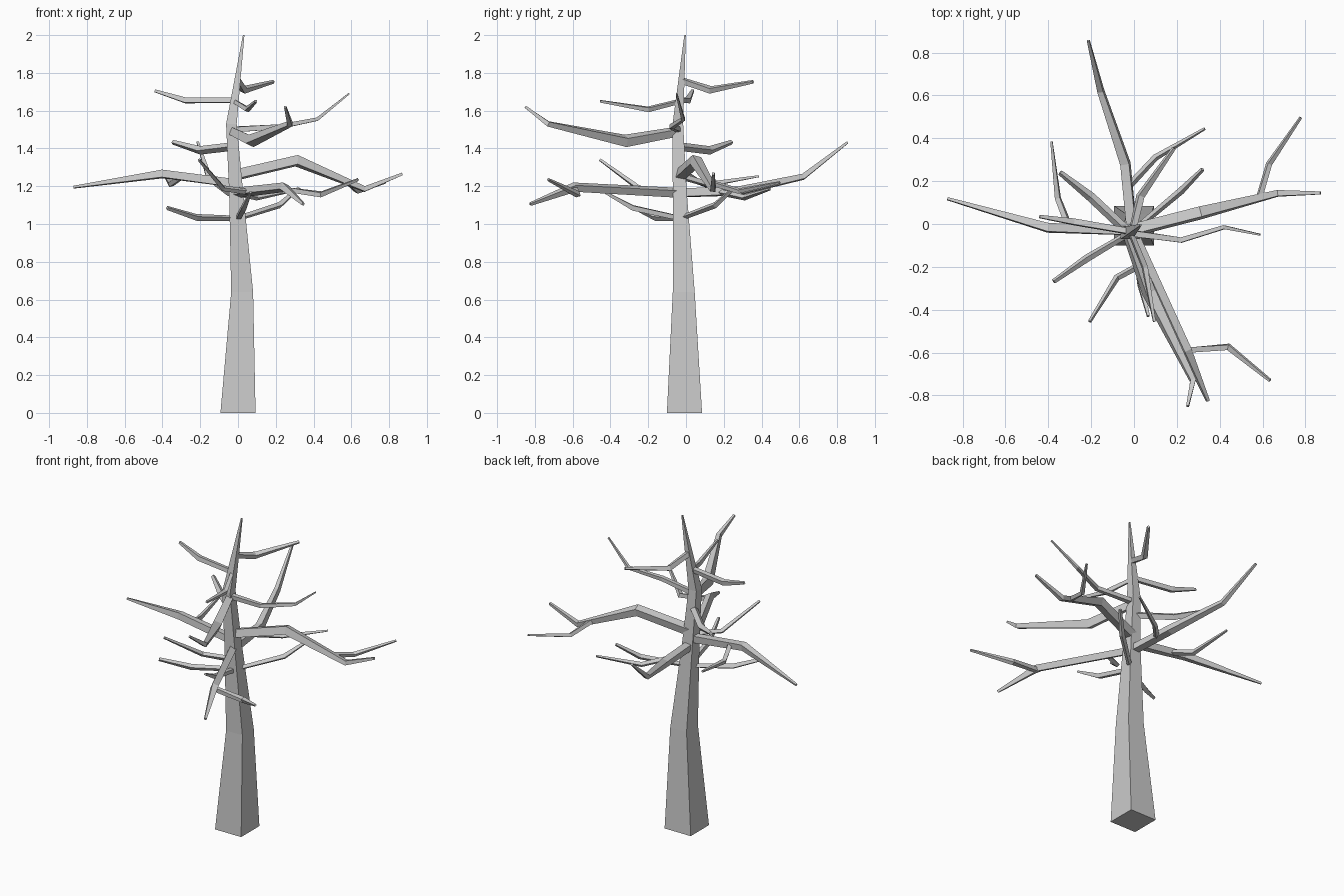
import bpy, bmesh
from mathutils import Vector

UP = Vector((0, 0, 1))


def limb(name, pts, flat=False):
    """Square tapered tube; each point is x, y, z, half width."""
    bm = bmesh.new()
    P = [Vector(p[:3]) for p in pts]
    rings = []
    for i, p in enumerate(pts):
        a, b = P[max(i - 1, 0)], P[min(i + 1, len(P) - 1)]
        if 0 < i < len(P) - 1:
            d = (P[i] - a).normalized() + (b - P[i]).normalized()
        else:
            d = b - a
        q = UP.rotation_difference(UP if flat else d.normalized())
        r = p[3]
        rings.append([bm.verts.new(P[i] + q @ Vector((sx * r, sy * r, 0)))
                      for sx, sy in ((-1, -1), (1, -1), (1, 1), (-1, 1))])
    for lo, hi in zip(rings, rings[1:]):
        for k in range(4):
            n = (k + 1) % 4
            bm.faces.new((lo[k], lo[n], hi[n], hi[k]))
    bm.faces.new(rings[0][::-1])
    bm.faces.new(rings[-1])
    bmesh.ops.recalc_face_normals(bm, faces=bm.faces[:])
    me = bpy.data.meshes.new(name)
    bm.to_mesh(me)
    bm.free()
    bpy.context.collection.objects.link(bpy.data.objects.new(name, me))


# Trunk
limb("trunk", [(0, -0.008, 0, .093), (.022, -.012, .64, .058),
               (-.01, -.033, 1.17, .037), (-.035, -.043, 1.53, .028),
               (.03, -.005, 2.0, .004)], flat=True)

# Main branches from the trunk
limb("branch_right", [(-.01, -.03, 1.26, .025), (.31, .052, 1.335, .025),
                      (.67, .143, 1.185, .014), (.87, .145, 1.265, .007)])
limb("branch_back", [(-.01, -.03, 1.165, .022), (-.04, .28, 1.175, .021),
                     (-.155, .62, 1.25, .014), (-.213, .855, 1.432, .006)])
limb("branch_left", [(-.01, -.03, 1.215, .022), (-.4, -.018, 1.265, .02),
                     (-.87, .118, 1.195, .006)])
limb("branch_front", [(-.01, -.035, 1.165, .02), (.245, -.59, 1.195, .019),
                      (.345, -.825, 1.105, .007)])
limb("branch_front_high", [(-.03, -.04, 1.49, .02), (.07, -.32, 1.44, .025),
                           (.275, -.73, 1.53, .013), (.25, -.85, 1.62, .006)])
limb("branch_right_high", [(-.03, -.04, 1.5, .014), (.22, -.075, 1.515, .012),
                           (.42, -.015, 1.555, .009), (.588, -.05, 1.69, .004)])

# Short branches: low ones, then ones near the top
limb("twig_low_back_right", [(.0, -.03, 1.03, .01), (.22, .155, 1.1, .012),
                             (.32, .255, 1.19, .007)])
limb("twig_low_left", [(0, -.03, 1.03, .01), (-.22, -.16, 1.035, .013),
                       (-.375, -.268, 1.085, .008)])
limb("twig_low_front", [(0, -.03, 1.03, .012), (.03, -.28, 1.085, .013),
                        (.067, -.43, 1.168, .006)])
limb("twig_mid_left", [(-.03, -.035, 1.41, .016), (-.2, .125, 1.39, .016),
                       (-.345, .24, 1.433, .009)])
limb("twig_high_left", [(-.02, -.035, 1.655, .013), (-.28, .01, 1.655, .014),
                        (-.44, .035, 1.705, .007)])
limb("twig_high_front", [(-.02, -.03, 1.65, .01), (.05, -.2, 1.607, .012),
                         (.095, -.455, 1.65, .006)])
limb("twig_high_back", [(-.005, -.025, 1.76, .014), (.03, .13, 1.71, .015),
                        (.187, .355, 1.753, .007)])

# Offshoots growing from the main branches
limb("offshoot_right", [(.585, .125, 1.22, .012), (.63, .28, 1.175, .011),
                        (.778, .497, 1.22, .005)])
limb("offshoot_back", [(-.03, .17, 1.17, .012), (.1, .31, 1.14, .011),
                       (.33, .445, 1.185, .005)])
limb("offshoot_left", [(-.3, -.02, 1.25, .013), (-.355, .12, 1.21, .012),
                       (-.385, .385, 1.253, .005)])
limb("offshoot_front", [(.235, -.59, 1.185, .013), (.44, -.573, 1.157, .013),
                        (.635, -.73, 1.235, .006)])
limb("offshoot_front_left", [(.05, -.18, 1.17, .012), (-.08, -.25, 1.19, .011),
                             (-.207, -.455, 1.34, .006)])
